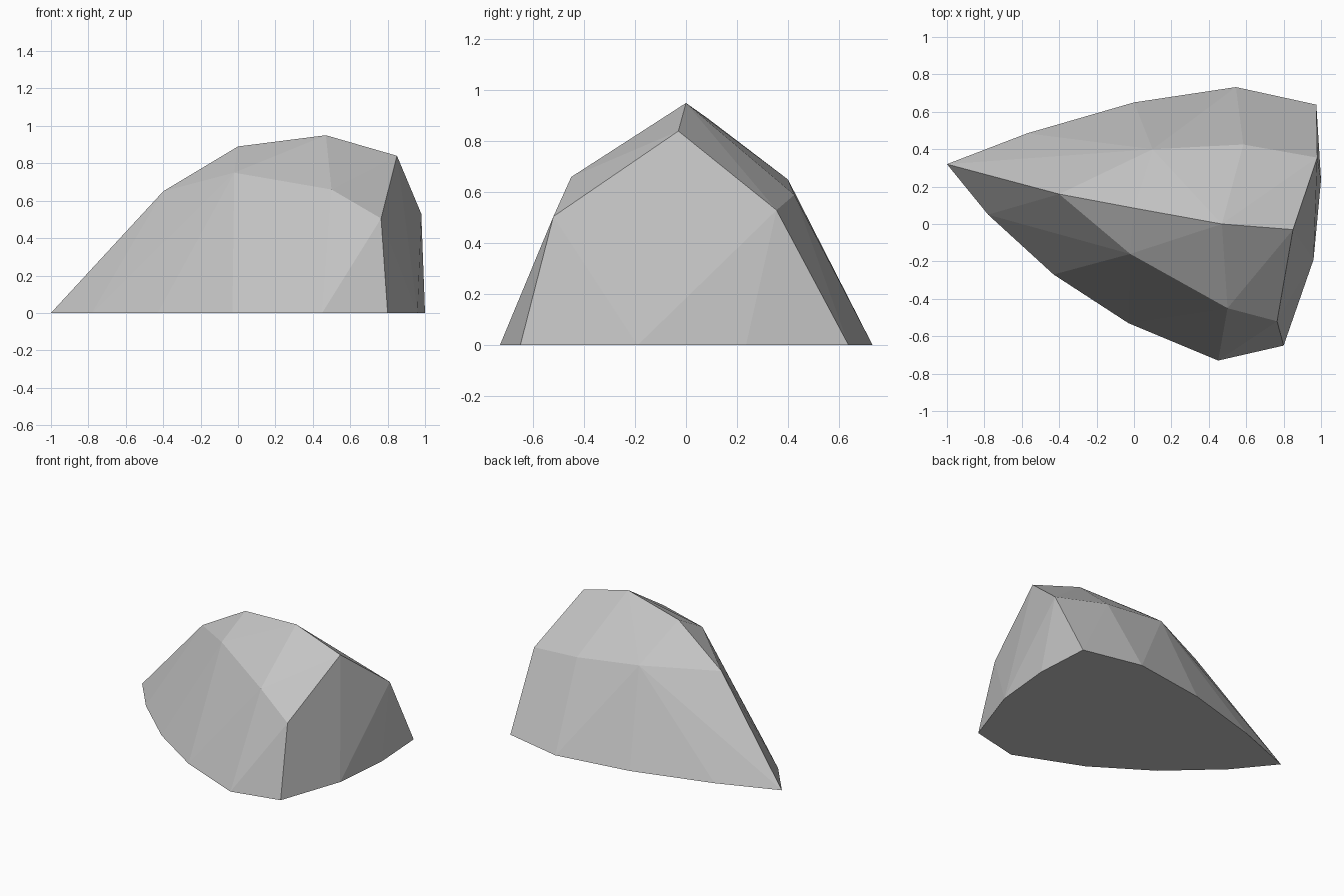
import bpy
import bmesh

cube = bpy.data.objects.get("Cube")
if cube:
    bpy.data.objects.remove(cube, do_unlink=True)

# Single stone colour
stone = bpy.data.materials.new("stone_grey")
stone.use_nodes = True
colour = (0.55, 0.55, 0.55, 1)
stone.diffuse_color = colour
stone.node_tree.nodes["Principled BSDF"].inputs["Base Color"].default_value = colour

# Ground outline (x, y), counter-clockwise from the pointed tip
outline = [(-1, 0.32), (-0.78, 0.05), (-0.43, -0.27), (-0.03, -0.53),
           (0.45, -0.73), (0.8, -0.65), (0.96, -0.19), (1, 0.235),
           (0.975, 0.638), (0.545, 0.732), (0, 0.65), (-0.57, 0.485)]

# Crest line and the two shoulders below it
crest = [(-0.4, 0.16, 0.65), (0, 0.085, 0.89), (0.47, 0, 0.95), (0.85, -0.03, 0.84)]
front_shoulder = [(-0.02, -0.16, 0.75), (0.5, -0.45, 0.66), (0.765, -0.52, 0.505)]
back_shoulder = [(0.1, 0.4, 0.65), (0.585, 0.425, 0.59), (0.98, 0.355, 0.53)]

# Facets stretched over the outline, shoulders and crest
bm = bmesh.new()
for point in [(x, y, 0) for x, y in outline] + crest + front_shoulder + back_shoulder:
    bm.verts.new(point)
bmesh.ops.convex_hull(bm, input=bm.verts[:])
bmesh.ops.dissolve_limit(bm, angle_limit=0.01, verts=bm.verts[:], edges=bm.edges[:])
bmesh.ops.recalc_face_normals(bm, faces=bm.faces[:])

mesh = bpy.data.meshes.new("rock")
bm.to_mesh(mesh)
bm.free()
mesh.materials.append(stone)
rock = bpy.data.objects.new("rock", mesh)
bpy.context.collection.objects.link(rock)
